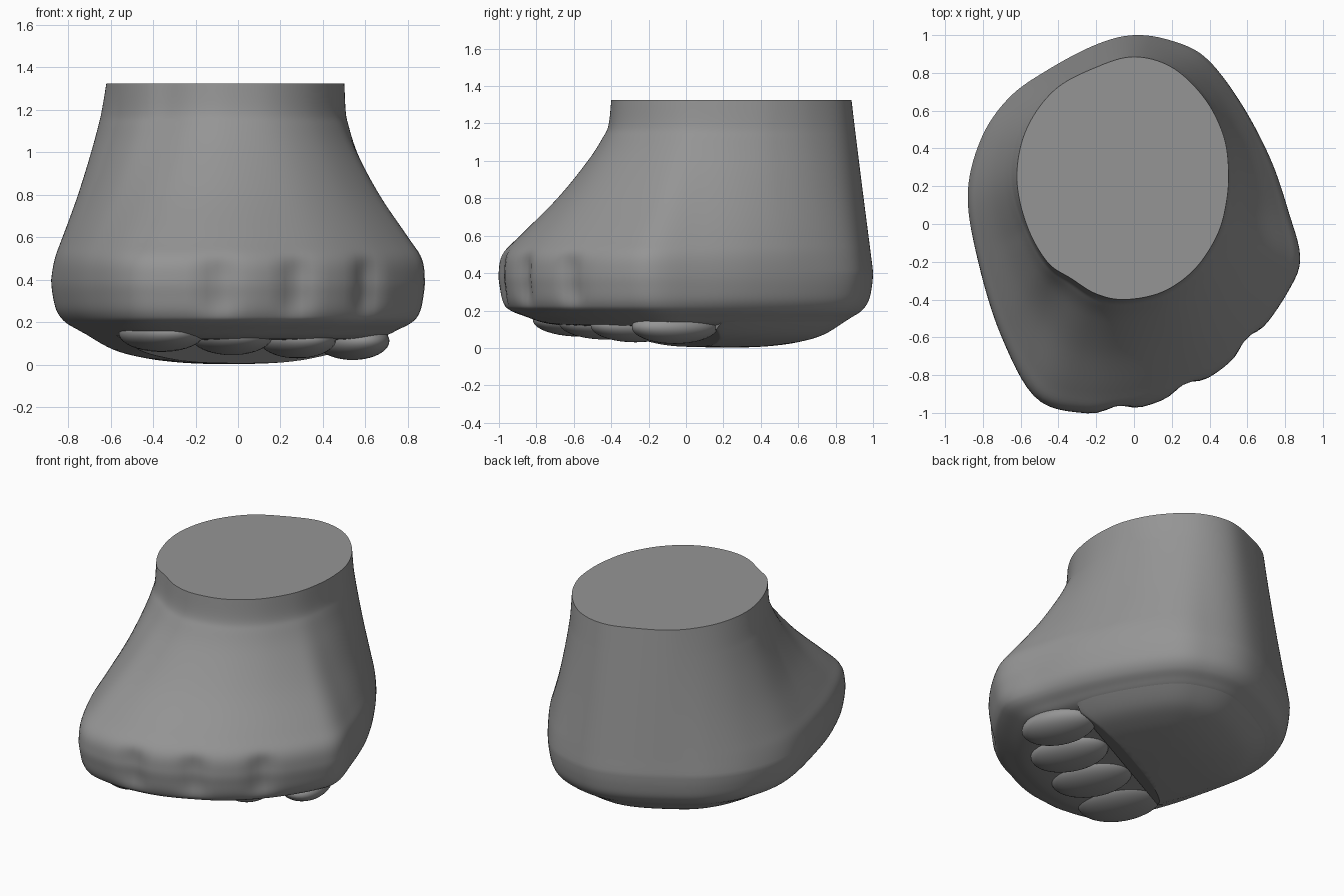
import bpy, bmesh, math
from mathutils import Vector

if "Cube" in bpy.data.objects:
    bpy.data.objects.remove(bpy.data.objects["Cube"], do_unlink=True)

SEGMENTS = 160
CENTRE = Vector((-0.05, 0.25))
TOP = 1.325

grey = bpy.data.materials.new("plain grey")
grey.use_nodes = True
grey.diffuse_color = (0.3, 0.3, 0.3, 1)
grey.node_tree.nodes["Principled BSDF"].inputs["Base Color"].default_value = (0.3, 0.3, 0.3, 1)


def spline(points, steps, closed):
    """Catmull-Rom curve through points of any dimension."""
    pts = [Vector(p) for p in points]
    n = len(pts)
    pick = (lambda i: pts[i % n]) if closed else (lambda i: pts[max(0, min(n - 1, i))])
    out = []
    for i in range(n if closed else n - 1):
        a, b, c, d = (pick(i + k) for k in (-1, 0, 1, 2))
        for s in range(steps):
            t = s / steps
            out.append(b + (c - a) * (t / 2) + (2 * a - 5 * b + 4 * c - d) * (t * t / 2)
                       + (3 * b - a - 3 * c + d) * (t ** 3 / 2))
    return out if closed else out + [pts[-1]]


def polar_outline(points):
    """Resample a closed outline at even angles around CENTRE."""
    polar = sorted((math.atan2(*(p - CENTRE).yx) % math.tau, (p - CENTRE).length)
                   for p in spline(points, 12, True))
    polar = [(polar[-1][0] - math.tau, polar[-1][1])] + polar + [(polar[0][0] + math.tau, polar[0][1])]
    out, j = [], 0
    for i in range(SEGMENTS):
        angle = math.tau * i / SEGMENTS
        while polar[j + 1][0] < angle:
            j += 1
        (a0, r0), (a1, r1) = polar[j], polar[j + 1]
        r = r0 + (r1 - r0) * (angle - a0) / max(a1 - a0, 1e-6)
        out.append(CENTRE + Vector((math.cos(angle), math.sin(angle))) * r)
    return out


def finish(bm, name):
    bmesh.ops.recalc_face_normals(bm, faces=bm.faces)
    mesh = bpy.data.meshes.new(name)
    bm.to_mesh(mesh)
    bm.free()
    mesh.materials.append(grey)
    ob = bpy.data.objects.new(name, mesh)
    bpy.context.collection.objects.link(ob)
    bpy.ops.object.select_all(action="DESELECT")
    ob.select_set(True)
    bpy.context.view_layer.objects.active = ob
    bpy.ops.object.shade_smooth_by_angle(angle=math.radians(50))
    return ob


def loft(name, rings):
    bm = bmesh.new()
    loops = [[bm.verts.new(co) for co in ring] for ring in rings]
    for low, high in zip(loops, loops[1:]):
        for i in range(SEGMENTS):
            k = (i + 1) % SEGMENTS
            bm.faces.new((low[i], low[k], high[k], high[i]))
    bm.faces.new(loops[0][::-1])
    bm.faces.new(loops[-1])
    return finish(bm, name)


# Widest outline of the foot and outline of the cut ankle
foot = polar_outline([(.88, -.18), (.82, .06), (.72, .35), (.56, .65), (.38, .88), (.2, .97), (0, 1),
                      (-.2, .95), (-.45, .82), (-.66, .67), (-.81, .45), (-.88, .15), (-.82, -.22),
                      (-.7, -.6), (-.52, -.92), (-.27, -1), (0, -.98), (.25, -.89), (.46, -.77),
                      (.66, -.58), (.82, -.35)])
ankle = polar_outline([(.5, .3), (.47, .48), (.37, .67), (.2, .83), (0, .885), (-.2, .83), (-.42, .71),
                       (-.57, .5), (-.62, .25), (-.57, 0), (-.46, -.2), (-.33, -.29), (-.2, -.37),
                       (-.05, -.4), (.15, -.36), (.32, -.24), (.44, -.06), (.49, .12)])

# Foot body: height, blend from ankle to foot outline, overall scale
profile = [(.115, 1, .55), (.12, 1, .69), (.135, 1, .78), (.165, 1, .85), (.2, 1, .92), (.25, 1, .967),
           (.32, 1, .99), (.4, 1, 1), (.5, .965, 1), (.6, .81, 1), (.8, .48, 1), (1, .21, 1),
           (1.12, .08, 1), (1.19, .025, 1), (TOP, 0, 1)]
grooves = [Vector(p) for p in ((-.09, -.98), (.28, -.88), (.61, -.63))]
rings = []
for z, blend, scale in spline(profile, 6, False):
    window = math.exp(-((z - .37) / .13) ** 4)
    straight = min(1, (TOP - z) / (TOP - .4))
    ring = []
    for a, f in zip(ankle, foot):
        # The heel and right side run straighter up to the ankle than the instep
        heel = max(0, min(1, (f.y - .25 - .5 * f.x) / .8))
        mix = blend + heel * (straight - blend)
        # The toe side stays fuller underneath
        toe_side = max(0, min(1, .4 * f.x - f.y))
        full = scale + toe_side * min(.03, (1 - scale) * .5)
        dent = sum(.035 * math.exp(-((f - g).length / .075) ** 2) for g in grooves) * window
        p = CENTRE + (a.lerp(f, mix) - CENTRE) * full
        p -= (p - CENTRE).normalized() * dent
        ring.append((p.x, p.y, z))
    rings.append(ring)
loft("foot_body", rings)

# Sole pad: same outline, cut straight behind the curled toes
toe_way = Vector((-.46, .89)).normalized()
rings = []
for z, scale in spline([(.2, .89), (.15, .815), (.07, .645), (.03, .46), (.01, .27), (.003, .1)], 5, False):
    ring = []
    limit = -.11 + max(0, .1 - z) * 1.4
    for f in foot:
        p = CENTRE + (f - CENTRE) * scale
        short = limit - p.dot(toe_way)
        if short > 0:
            p += toe_way * short
        ring.append((p.x, p.y, z))
    rings.append(ring)
loft("sole_pad", rings[::-1])

# Curled toe tips in a row under the front: centre and lowest point
tips = [(-.36, -.56, .06), (-.03, -.43, .045), (.28, -.27, .03), (.54, -.06, .022)]
for i, (x, y, low) in enumerate(tips):
    bm = bmesh.new()
    bmesh.ops.create_uvsphere(bm, u_segments=32, v_segments=20, radius=1)
    tip = finish(bm, f"toe_tip_{i + 1}")
    tip.scale = (.19 - .01 * i, .27 - .01 * i, .09)
    tip.rotation_euler.z = math.radians(22)
    tip.location = (x, y, low + .09)
